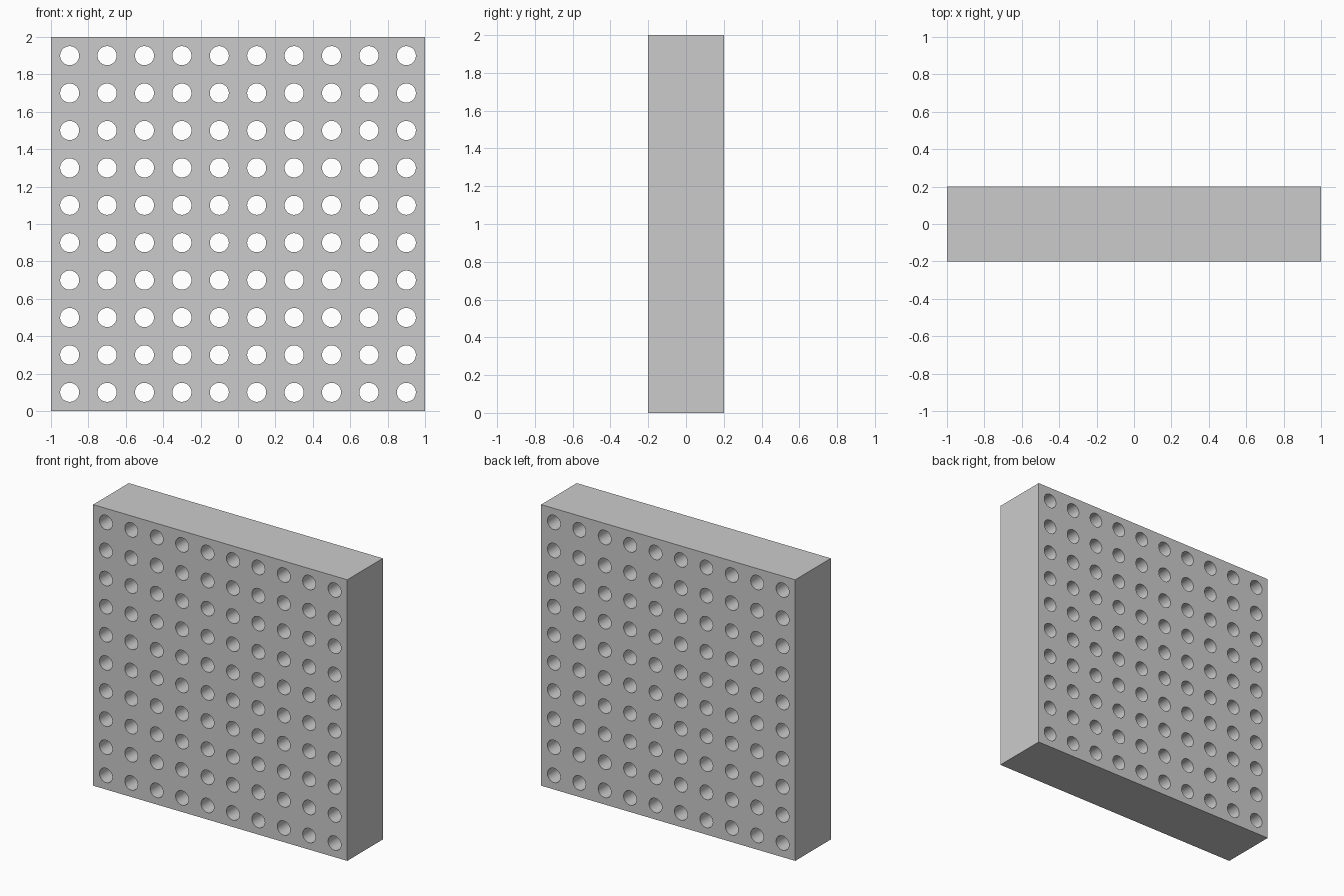
import bpy, bmesh, math

if "Cube" in bpy.data.objects:
    bpy.data.objects.remove(bpy.data.objects["Cube"])

N = 10          # holes per side
PITCH = 0.2     # cell size
RADIUS = 0.051  # hole radius
SEGS = 32       # sides per hole
DEPTH = 0.4


def add_cell(bm, cx, cz):
    """Flat square cell with a round hole, made as a ring of quads."""
    inner, outer = [], []
    for i in range(SEGS):
        a = 2 * math.pi * i / SEGS
        c, s = math.cos(a), math.sin(a)
        k = PITCH / 2 / max(abs(c), abs(s))
        inner.append(bm.verts.new((cx + RADIUS * c, 0, cz + RADIUS * s)))
        outer.append(bm.verts.new((cx + k * c, 0, cz + k * s)))
    for i in range(SEGS):
        j = (i + 1) % SEGS
        bm.faces.new((inner[i], outer[i], outer[j], inner[j]))


# Perforated sheet: a welded grid of cells
bm = bmesh.new()
for col in range(N):
    for row in range(N):
        add_cell(bm, (col + 0.5) * PITCH - 1, (row + 0.5) * PITCH)
bmesh.ops.remove_doubles(bm, verts=bm.verts, dist=1e-4)
mesh = bpy.data.meshes.new("perforated_block")
bm.to_mesh(mesh)
bm.free()

block = bpy.data.objects.new("perforated_block", mesh)
bpy.context.collection.objects.link(block)
bpy.context.view_layer.objects.active = block
block.select_set(True)

# Thickness, forming the hole walls and outer sides
solid = block.modifiers.new("thickness", 'SOLIDIFY')
solid.thickness = DEPTH
solid.offset = 0
bpy.ops.object.modifier_apply(modifier=solid.name)

# Round hole walls, crisp rims
bpy.ops.object.shade_smooth_by_angle(angle=math.radians(30))
